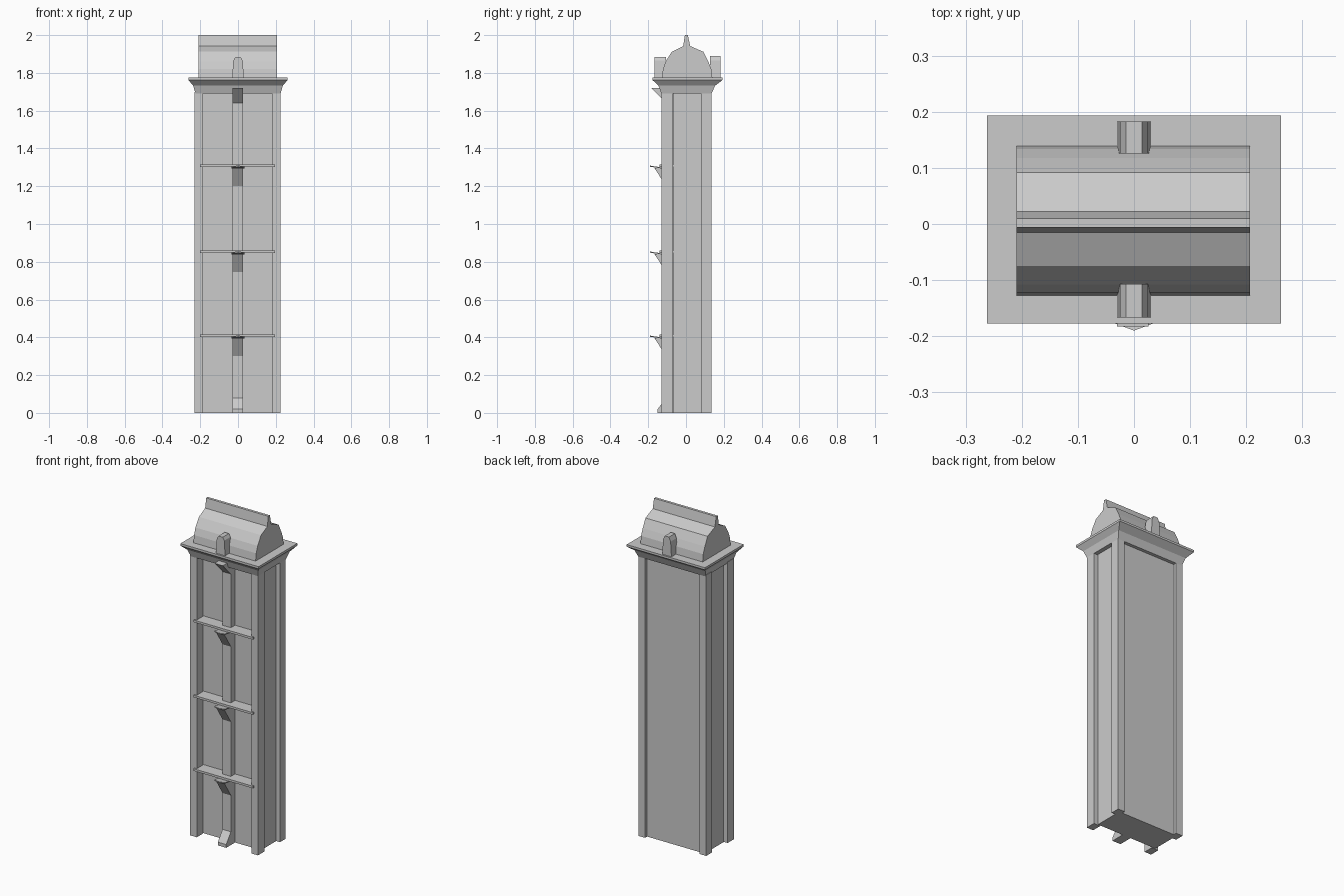
import bpy

if "Cube" in bpy.data.objects:
    bpy.data.objects.remove(bpy.data.objects["Cube"])


def mesh(name, verts, faces):
    me = bpy.data.meshes.new(name)
    me.from_pydata(verts, [], faces)
    ob = bpy.data.objects.new(name, me)
    bpy.context.collection.objects.link(ob)
    bpy.context.view_layer.objects.active = ob
    ob.select_set(True)
    bpy.ops.object.mode_set(mode='EDIT')
    bpy.ops.mesh.select_all(action='SELECT')
    bpy.ops.mesh.normals_make_consistent(inside=False)
    bpy.ops.object.mode_set(mode='OBJECT')
    ob.select_set(False)
    return ob


def loft(name, rings):
    """Join equal-length rings of points and cap both ends."""
    n = len(rings[0])
    verts = [p for r in rings for p in r]
    faces = [tuple(range(n)), tuple(range(len(verts) - n, len(verts)))]
    for k in range(len(rings) - 1):
        for i in range(n):
            j = (i + 1) % n
            faces.append((k * n + i, k * n + j, (k + 1) * n + j, (k + 1) * n + i))
    return mesh(name, verts, faces)


def rect(x0, x1, y0, y1, z):
    return [(x0, y0, z), (x1, y0, z), (x1, y1, z), (x0, y1, z)]


def box(name, x0, x1, y0, y1, z0, z1):
    return loft(name, [rect(x0, x1, y0, y1, z0), rect(x0, x1, y0, y1, z1)])


def extrude_x(name, profile, x0, x1):
    return loft(name, [[(x, y, z) for y, z in profile] for x in (x0, x1)])


def extrude_y(name, profile, y0, y1):
    return loft(name, [[(x, y, z) for x, z in profile] for y in (y0, y1)])


# Recessed tower core and four corner pillars
box("tower_core", -0.205, 0.2, -0.065, 0.115, 0, 1.7)
for x0, x1 in ((-0.23, -0.185), (0.18, 0.225)):
    for y0, y1 in ((-0.13, -0.07), (0.08, 0.135)):
        box("corner_pillar", x0, x1, y0, y1, 0, 1.7)

# Central rib with a flared foot
extrude_x("central_rib", [(-0.06, 0), (-0.15, 0), (-0.15, 0.02), (-0.105, 0.08),
                          (-0.105, 1.7), (-0.06, 1.7)], -0.03, 0.026)

# Floor ledges, each with a wedge bracket and a pointed cap below
for z in (0.41, 0.855, 1.31):
    box("floor_ledge", -0.2, 0.197, -0.14, -0.06, z - 0.008, z + 0.005)
    extrude_x("ledge_bracket", [(-0.1, z - 0.11), (-0.105, z - 0.11),
                                (-0.167, z - 0.014), (-0.1, z - 0.014)], -0.03, 0.026)
    cap = [(-0.035, -0.13), (-0.035, -0.177), (0, -0.19), (0.035, -0.177), (0.035, -0.13)]
    loft("bracket_cap", [[(x, y, z + dz - (y + 0.13) * 0.15) for x, y in cap]
                         for dz in (-0.016, -0.01)])
extrude_x("top_bracket", [(-0.1, 1.64), (-0.105, 1.64), (-0.183, 1.72), (-0.1, 1.72)],
          -0.03, 0.026)

# Flared cornice and top slab
steps = [(0, 1.69), (0.012, 1.732), (0.037, 1.762), (0.037, 1.775)]
loft("cornice", [rect(-0.225 - d, 0.225 + d, -0.13 - d * 1.28, 0.135 + d * 1.57, z)
                 for d, z in steps])

# Curved roof with a raised ridge
extrude_x("roof", [(-0.128, 1.77), (-0.122, 1.82), (-0.108, 1.86), (-0.075, 1.912),
                   (-0.015, 1.942), (-0.006, 2.0), (0.01, 2.0), (0.022, 1.942),
                   (0.092, 1.912), (0.118, 1.86), (0.134, 1.82), (0.14, 1.77)],
          -0.209, 0.207)

# Tapered dormers on front and back
for y0, y1, h in ((-0.167, -0.107, 1.883), (0.126, 0.183, 1.89)):
    extrude_y("dormer", [(-0.031, 1.77), (0.031, 1.77), (0.025, 1.865), (0.014, h),
                         (-0.014, h), (-0.025, 1.865)], y0, y1)
